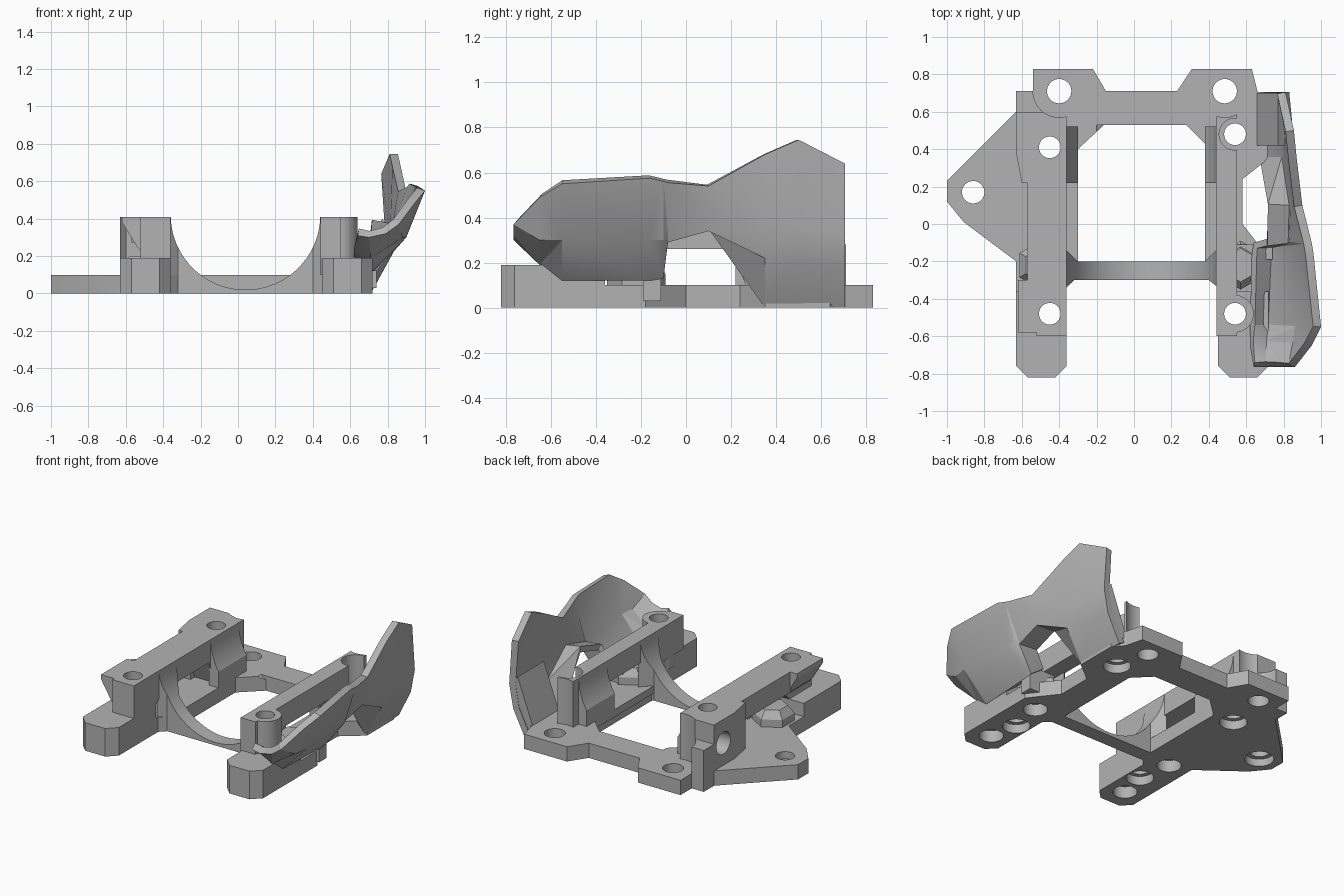
import bpy
import bmesh
import math
from mathutils import Matrix, Vector

default_cube = bpy.data.objects.get("Cube")
if default_cube:
    bpy.data.objects.remove(default_cube)

grey = bpy.data.materials.new("plain grey")
grey.use_nodes = True
grey.diffuse_color = (0.45, 0.45, 0.45, 1)
grey.node_tree.nodes["Principled BSDF"].inputs["Base Color"].default_value = grey.diffuse_color


def make_object(name, bm):
    """Turn a bmesh into a linked object with the grey material."""
    mesh = bpy.data.meshes.new(name)
    bm.to_mesh(mesh)
    bm.free()
    mesh.materials.append(grey)
    obj = bpy.data.objects.new(name, mesh)
    bpy.context.collection.objects.link(obj)
    return obj


def prism(name, outline, low, high, axis="z"):
    """Extrude an outline along one axis; its pairs are the other two axes in order."""
    index = "xyz".index(axis)

    def place(pair, level):
        point = list(pair)
        point.insert(index, level)
        return Vector(point)

    bm = bmesh.new()
    face = bm.faces.new([bm.verts.new(place(pair, low)) for pair in outline])
    extruded = bmesh.ops.extrude_face_region(bm, geom=[face])["geom"]
    moved = [v for v in extruded if isinstance(v, bmesh.types.BMVert)]
    bmesh.ops.translate(bm, verts=moved, vec=place((0, 0), high - low))
    # Keep the starting cap so that the solid is closed
    bm.faces.ensure_lookup_table()
    edges = [e for e in bm.edges if e.is_boundary]
    if edges:
        bmesh.ops.holes_fill(bm, edges=edges)
    bmesh.ops.recalc_face_normals(bm, faces=bm.faces)
    return make_object(name, bm)


def box(name, x0, x1, y0, y1, z0, z1):
    return prism(name, [(x0, y0), (x1, y0), (x1, y1), (x0, y1)], z0, z1)


def cylinder(name, start, end, radius, top_radius=None, sides=40):
    start, end = Vector(start), Vector(end)
    direction = end - start
    turn = direction.to_track_quat("Z", "Y").to_matrix().to_4x4()
    bm = bmesh.new()
    bmesh.ops.create_cone(bm, cap_ends=True, segments=sides, radius1=radius,
                          radius2=radius if top_radius is None else top_radius,
                          depth=direction.length,
                          matrix=Matrix.Translation((start + end) / 2) @ turn)
    return make_object(name, bm)


def bake(obj):
    """Replace the mesh with its modified result."""
    graph = bpy.context.evaluated_depsgraph_get()
    mesh = bpy.data.meshes.new_from_object(obj.evaluated_get(graph))
    obj.modifiers.clear()
    obj.data = mesh


def carve(obj, cutters):
    for cutter in cutters:
        modifier = obj.modifiers.new("cut", "BOOLEAN")
        modifier.operation = "DIFFERENCE"
        modifier.solver = "EXACT"
        modifier.object = cutter
    bake(obj)


def upright(x, y, radius, low=-0.1, high=0.6):
    return cylinder("hole cutter", (x, y, low), (x, y, high), radius)


# Cutters: the round cradle, screw holes, tab clearances and underside sockets
CENTRE = 0.04
cradle = cylinder("cradle cutter", (CENTRE, -1, 0.42), (CENTRE, 0.53, 0.42), 0.4, sides=96)
left_screws = [upright(-0.45, y, 0.058) for y in (-0.48, 0.41)]
right_screws = [upright(0.54, y, 0.058) for y in (-0.48, 0.48)]
tab_holes = [upright(x, 0.71, 0.065) for x in (-0.4, 0.485)]
clearances = [upright(x, 0.71, 0.14, 0.1) for x in (-0.4, 0.485)]
screw_clearance = upright(0.54, 0.48, 0.085, 0.05)
wing_hole = [upright(-0.86, 0.17, 0.06), upright(-0.86, 0.17, 0.09, -0.1, 0.05)]
sockets = [upright(x, y, 0.075, -0.1, 0.08)
           for x in (-0.49, 0.58) for y in (-0.25, -0.67)]
sockets += [upright(x, y, 0.085, -0.1, 0.06)
            for x, y in ((-0.45, -0.48), (-0.45, 0.41), (0.54, -0.48), (0.54, 0.48))]
window = prism("window cutter", [(-0.3, -0.2), (0.39, -0.2), (0.39, 0.42),
                                 (0.28, 0.53), (-0.16, 0.53), (-0.3, 0.4)], -0.1, 0.3)
side_hole = cylinder("side hole cutter", (-0.7, 0.5, 0.25), (-0.5, 0.5, 0.25), 0.075)
cutters = [cradle, window, side_hole, screw_clearance] + left_screws + right_screws
cutters += tab_holes + clearances + wing_hole + sockets

# Base plate with feet, side wing and rear tabs
base = prism("base_plate", [
    (-0.63, -0.76), (-0.57, -0.82), (-0.42, -0.82), (-0.36, -0.76), (-0.36, -0.34),
    (-0.32, -0.3), (0.4, -0.3), (0.45, -0.34), (0.45, -0.76), (0.51, -0.82),
    (0.66, -0.82), (0.72, -0.76), (0.72, -0.18), (0.58, 0), (0.58, 0.24),
    (0.72, 0.35), (0.72, 0.64), (0.66, 0.71), (0.63, 0.83), (0.31, 0.83),
    (0.23, 0.71), (-0.15, 0.71), (-0.22, 0.83), (-0.54, 0.83), (-0.54, 0.71),
    (-0.63, 0.71), (-0.63, 0.6), (-1, 0.23), (-1, 0.12), (-0.91, 0.01), (-0.63, -0.2)],
    0, 0.1)
carve(base, [window, cradle] + left_screws + right_screws + tab_holes + wing_hole + sockets)

# Raised front feet with clipped corners
for name, x, screws in (("right_foot", -0.63, left_screws), ("left_foot", 0.45, right_screws)):
    foot = prism(name, [(x, -0.76), (x + 0.06, -0.82), (x + 0.21, -0.82), (x + 0.27, -0.76),
                        (x + 0.27, -0.36), (x, -0.36)], 0.09, 0.19)
    carve(foot, screws)

# Front rib with flared ends, hollowed by the cradle
rib = prism("front_rib", [(-0.37, -0.34), (-0.32, -0.3), (0.4, -0.3), (0.45, -0.34),
                          (0.45, -0.13), (0.38, -0.2), (-0.3, -0.2), (-0.37, -0.13)], 0, 0.41)
carve(rib, [cradle])

# Bridge-shaped rails and the curved inner walls behind the window
bridge = [(-0.6, 0.18), (-0.6, 0.41), (0.6, 0.41), (0.6, 0.09), (0.27, 0.09),
          (0.2, 0.26), (-0.29, 0.26), (-0.37, 0.18)]
right_rail = prism("right_rail", bridge, -0.52, -0.36, "x")
carve(right_rail, left_screws + clearances)
left_rail = prism("left_rail", bridge, 0.44, 0.55, "x")
carve(left_rail, [right_screws[0], screw_clearance] + clearances)
for name, x0, x1 in (("right_inner_wall", -0.37, -0.3), ("left_inner_wall", 0.38, 0.45)):
    wall = box(name, x0, x1, 0.22, 0.52, 0.05, 0.41)
    carve(wall, [cradle])
    lower = box(name + "_sill", x0, x1, -0.2, 0.23, 0.05, 0.1)
    carve(lower, [cradle])

# Rounded screw post on the shell side
post = cylinder("front_post", (0.54, -0.48, 0.1), (0.54, -0.48, 0.41), 0.1)
carve(post, [right_screws[0]])

# Overhanging tapered lip and thick rear block on the wing side
lip = prism("rail_lip", [(-0.62, 0.41), (-0.51, 0.41), (-0.51, 0.22), (-0.54, 0.25),
                         (-0.62, 0.38)], -0.58, -0.3, "y")
carve(lip, left_screws)
box("rail_edge", -0.57, -0.51, -0.31, 0.23, 0.27, 0.41)
block = prism("rear_block", [(-0.63, 0.38), (-0.6, 0.22), (-0.51, 0.22), (-0.51, 0.6),
                             (-0.63, 0.6)], 0.09, 0.41)
carve(block, [side_hole] + left_screws)
end_block = box("end_block", -0.63, -0.47, 0.59, 0.71, 0.09, 0.28)
carve(end_block, clearances)

# Six-sided bosses under the rails
for name, x in (("right_boss", -0.5), ("left_boss", 0.57)):
    cylinder(name, (x, -0.22, 0.09), (x, -0.22, 0.15), 0.13, sides=6)
    cylinder(name + "_cap", (x, -0.22, 0.15), (x, -0.22, 0.2), 0.13, 0.09, sides=6)

# Flared side shell: each section is y, then (x, z) points from bottom to top
sections = [
    (-0.765, (0.64, 0.31), (0.7, 0.3), (0.79, 0.32), (0.86, 0.37)),
    (-0.65, (0.62, 0.24), (0.71, 0.19), (0.88, 0.3), (0.95, 0.49)),
    (-0.55, (0.62, 0.2), (0.72, 0.12), (0.9, 0.3), (1, 0.55)),
    (-0.16, (0.63, 0.2), (0.74, 0.12), (0.88, 0.3), (0.96, 0.575)),
    (-0.1, (0.64, 0.2), (0.74, 0.13), (0.87, 0.3), (0.95, 0.56)),
    (-0.08, (0.71, 0.3), (0.85, 0.29), (0.87, 0.34), (0.945, 0.555)),
    (0.1, (0.72, 0.35), (0.86, 0.34), (0.88, 0.42), (0.9, 0.54)),
    (0.35, (0.71, 0), (0.83, 0.22), (0.86, 0.38), (0.87, 0.68)),
    (0.5, (0.71, 0), (0.82, 0.2), (0.85, 0.36), (0.855, 0.745)),
    (0.705, (0.71, 0), (0.8, 0.18), (0.83, 0.34), (0.81, 0.64))]
bm = bmesh.new()
rows = [[bm.verts.new((x, y, z)) for x, z in points] for y, *points in sections]
for near, far in zip(rows, rows[1:]):
    for k in range(len(near) - 1):
        bm.faces.new((near[k], far[k], far[k + 1], near[k + 1]))
bmesh.ops.triangulate(bm, faces=bm.faces)
shell = make_object("side_shell", bm)
thickness = shell.modifiers.new("thickness", "SOLIDIFY")
thickness.thickness = 0.045
thickness.offset = -1
bake(shell)

# Filled root of the shell and the strut joining it to the frame
prism("shell_root", [(0.64, 0.05), (0.72, 0.05), (0.79, 0.2), (0.81, 0.36), (0.77, 0.4)],
      0.42, 0.7, "y")
box("front_strut", 0.55, 0.74, -0.19, -0.11, 0.03, 0.19)

for cutter in cutters:
    bpy.data.objects.remove(cutter)

# Smooth the round surfaces and keep the edges crisp
bpy.ops.object.select_all(action="DESELECT")
for obj in bpy.context.collection.objects:
    if obj.type == "MESH":
        obj.select_set(True)
        bpy.context.view_layer.objects.active = obj
bpy.ops.object.shade_smooth_by_angle(angle=math.radians(20))
